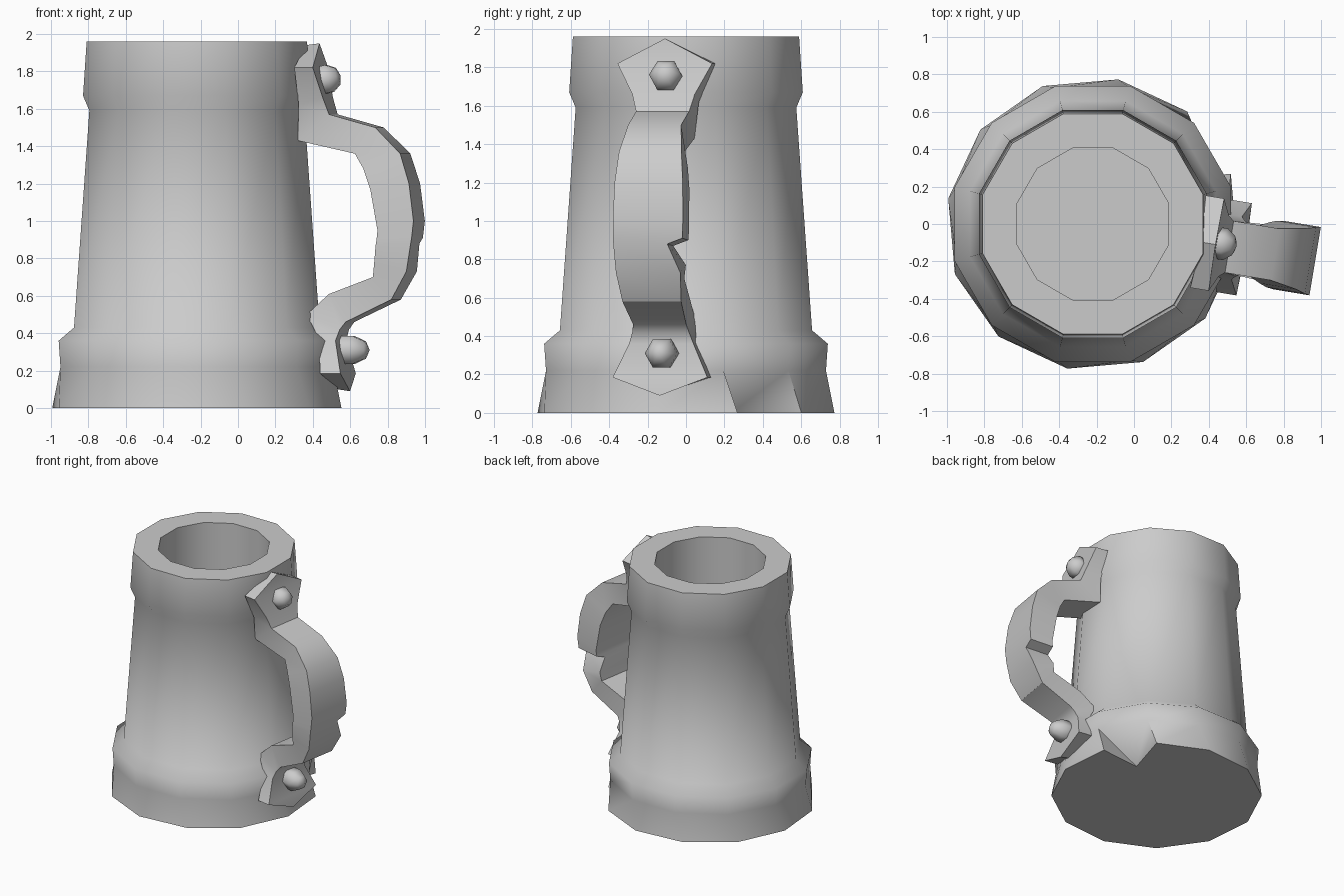
import bpy, bmesh
from math import radians, sin, cos
from mathutils import Matrix, Vector

cube = bpy.data.objects.get("Cube")
if cube:
    bpy.data.objects.remove(cube, do_unlink=True)

grey = bpy.data.materials.new("plain grey")
grey.use_nodes = True
colour = (0.6, 0.6, 0.6, 1)
grey.diffuse_color = colour
grey.node_tree.nodes["Principled BSDF"].inputs["Base Color"].default_value = colour

AXIS_X = -0.22   # centre line of the vessel
SIDES = 12
HANDLE_FRAME = Matrix.Translation((AXIS_X, 0, 0)) @ Matrix.Rotation(radians(-9.5), 4, 'Z')


def finish(bm, name, angle, matrix):
    """Turn a bmesh into a shaded object."""
    bmesh.ops.remove_doubles(bm, verts=bm.verts, dist=0.0005)
    bmesh.ops.recalc_face_normals(bm, faces=bm.faces)
    bm.transform(matrix)
    mesh = bpy.data.meshes.new(name)
    bm.to_mesh(mesh)
    bm.free()
    mesh.materials.append(grey)
    obj = bpy.data.objects.new(name, mesh)
    bpy.context.collection.objects.link(obj)
    bpy.ops.object.select_all(action='DESELECT')
    obj.select_set(True)
    bpy.context.view_layer.objects.active = obj
    bpy.ops.object.shade_smooth_by_angle(angle=radians(angle))
    return obj


def polar(r, degrees, z):
    return (r * cos(radians(degrees)), r * sin(radians(degrees)), z)


def bridge(bm, a, b, skip=()):
    n = len(a)
    for i in range(n):
        if i not in skip:
            j = (i + 1) % n
            bm.faces.new((a[i], a[j], b[j], b[i]))


# Vessel: outer wall, rim, inner wall and floor as (radius, height, twist)
profile = [(0.785, 0, 20), (0.755, 0.22, 15), (0.765, 0.36, 15), (0.68, 0.43, 15),
           (0.595, 1.59, 15), (0.63, 1.67, 15), (0.61, 1.96, 15),
           (0.42, 1.96, 15), (0.42, 0.25, 15)]
bm = bmesh.new()
rings = [[bm.verts.new(polar(r, twist + 360 / SIDES * i, z)) for i in range(SIDES)]
         for r, z, twist in profile]
for k in range(len(rings) - 1):
    bridge(bm, rings[k], rings[k + 1], skip=(0,) if k == 0 else ())
bm.faces.new(rings[-1])

# Dent in the foot, behind the handle
low, up = rings[0], rings[1]
dent = bm.verts.new(polar(0.46, 31, 0))
for tri in ((low[0], dent, up[0]), (dent, up[1], up[0]), (dent, low[1], up[1])):
    bm.faces.new(tri)
bm.faces.new([low[0], dent] + low[1:])
finish(bm, "tankard_body", 60, Matrix.Translation((AXIS_X, 0, 0)))

# Handle strap with pointed end plates:
# outer reach, outer height, inner reach, inner height, front and back half widths
stations = [
    (0.665, 1.95, 0.59, 1.94, 0, 0),
    (0.67, 1.82, 0.57, 1.82, 0.25, 0.25),
    (0.71, 1.66, 0.58, 1.62, 0.165, 0.165),
    (0.74, 1.57, 0.57, 1.43, 0.14, 0.14),
    (0.99, 1.50, 0.88, 1.36, 0.14, 0.14),
    (1.13, 1.36, 0.93, 1.28, 0.165, 0.165),
    (1.18, 1.20, 0.97, 1.17, 0.18, 0.18),
    (1.205, 1.00, 1.01, 0.95, 0.185, 0.185),
    (1.195, 0.91, 1.005, 0.90, 0.185, 0.18),
    (1.19, 0.88, 1.00, 0.87, 0.185, 0.10),   # chipped edge
    (1.165, 0.73, 0.99, 0.77, 0.175, 0.165),
    (1.08, 0.58, 0.98, 0.70, 0.155, 0.155),
    (0.83, 0.46, 0.74, 0.61, 0.14, 0.14),
    (0.80, 0.42, 0.62, 0.50, 0.15, 0.15),
    (0.78, 0.36, 0.69, 0.37, 0.17, 0.17),
    (0.82, 0.185, 0.71, 0.185, 0.25, 0.25),
    (0.83, 0.09, 0.765, 0.10, 0, 0),
]
bm = bmesh.new()
loops = [[bm.verts.new(p) for p in ((ou, -f, oz), (ou, b, oz), (iu, b, iz), (iu, -f, iz))]
         for ou, oz, iu, iz, f, b in stations]
for a, b in zip(loops, loops[1:]):
    bridge(bm, a, b)
finish(bm, "handle", 33, HANDLE_FRAME)


# Rivets: low, faceted domes standing on the end plates
def rivet(name, reach, z, height, tilt):
    bm = bmesh.new()
    bmesh.ops.create_uvsphere(bm, u_segments=6, v_segments=5, radius=0.09)
    bm.transform(Matrix.Diagonal((1, 1, height / 0.09, 1)))
    place = Matrix.Translation(Vector((reach, 0.01, z))) @ Matrix.Rotation(radians(90 - tilt), 4, 'Y')
    finish(bm, name, 60, HANDLE_FRAME @ place)


rivet("upper_rivet", 0.69, 1.755, 0.09, 15)
rivet("lower_rivet", 0.81, 0.31, 0.125, 0)
